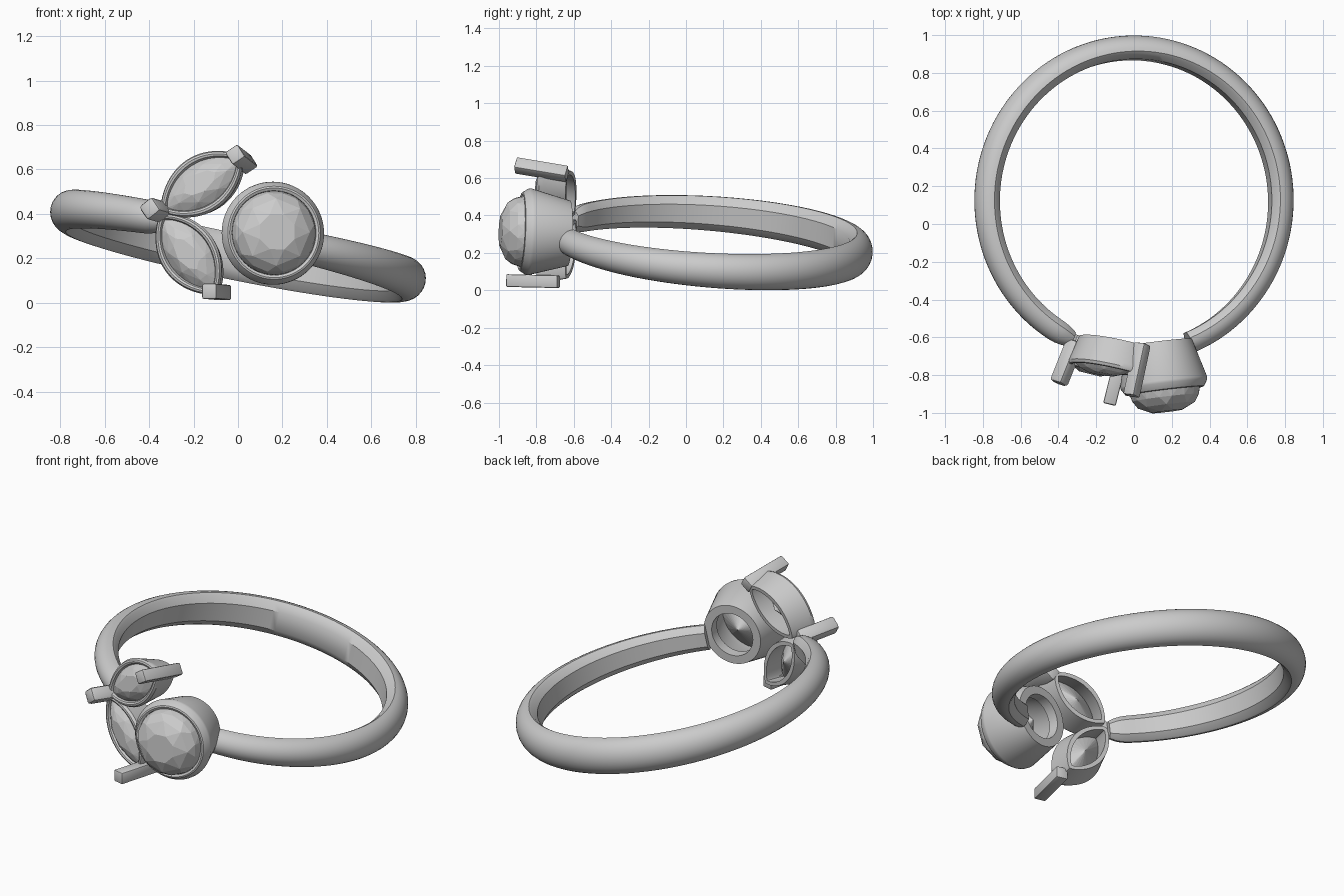
import bpy, bmesh
from math import sin, cos, pi, radians, copysign
from mathutils import Vector, Matrix

if "Cube" in bpy.data.objects:
    bpy.data.objects.remove(bpy.data.objects["Cube"])


def make(name, bm, smooth=None, mat=None):
    if mat:
        bm.transform(mat)
    bmesh.ops.recalc_face_normals(bm, faces=bm.faces)
    me = bpy.data.meshes.new(name)
    bm.to_mesh(me)
    bm.free()
    ob = bpy.data.objects.new(name, me)
    bpy.context.collection.objects.link(ob)
    if smooth:
        bpy.ops.object.select_all(action='DESELECT')
        ob.select_set(True)
        bpy.context.view_layer.objects.active = ob
        bpy.ops.object.shade_smooth_by_angle(angle=radians(smooth))
    return ob


def loft(rings, closed):
    """Skin a list of closed point rings; wrap round or cap the ends."""
    bm = bmesh.new()
    vs = [[bm.verts.new(p) for p in r] for r in rings]
    n = len(vs[0])
    for i in range(len(vs) if closed else len(vs) - 1):
        a, b = vs[i], vs[(i + 1) % len(vs)]
        for j in range(n):
            k = (j + 1) % n
            bm.faces.new((a[j], a[k], b[k], b[j]))
    if not closed:
        bm.faces.new(vs[0])
        bm.faces.new(vs[-1])
    return bm


def frame(origin, normal, along):
    """Local z = outward normal, local x = long direction."""
    n = Vector(normal).normalized()
    u = Vector(along)
    u = (u - n * u.dot(n)).normalized()
    m = Matrix((u, n.cross(u), n)).transposed().to_4x4()
    m.translation = origin
    return m


def outline(L, W, power, t, count, turn=0.0):
    """Circle (power 1) or pointed leaf outline (power > 1) at height t."""
    pts = []
    for i in range(count):
        a = 2 * pi * (i + turn) / count
        s = sin(a)
        pts.append((L * cos(a), W * copysign(abs(s) ** power, s), t))
    return pts


def bezel(name, L, W, power, profile, mat):
    rings = [outline(L - o, W - o, power, t, 64) for o, t in profile]
    make(name, loft(rings, True), 35, mat)


def gem(name, layers, power, mat):
    """Faceted stone: convex hull of rings (L, W, height, count, turn)."""
    bm = bmesh.new()
    for L, W, t, count, turn in layers:
        for p in outline(L, W, power, t, count, turn):
            bm.verts.new(p)
    bmesh.ops.remove_doubles(bm, verts=bm.verts, dist=1e-4)
    bmesh.ops.convex_hull(bm, input=bm.verts)
    make(name, bm, None, mat)


def prong(name, back, front, side, size, bev):
    back, front = Vector(back), Vector(front)
    d = front - back
    bm = bmesh.new()
    bmesh.ops.create_cube(bm, size=1)
    bmesh.ops.scale(bm, verts=bm.verts, vec=(size, size, d.length))
    bmesh.ops.bevel(bm, geom=bm.edges[:], offset=bev, segments=2,
                    profile=0.5, affect='EDGES')
    make(name, bm, 40, frame((back + front) / 2, d, side))


# tilted open band, narrow at the front and wide at the back
section = [(0.2, -0.9), (0, -0.55), (0, 0.55), (0.2, 0.9)]
section += [(0.3 + 0.7 * cos(a), sin(a))
            for a in [pi / 2 - pi * i / 14 for i in range(15)]]
up = Vector((0.2, 0.07, 1)).normalized()
rings = []
steps = 120
a0, a1 = radians(22), radians(335)
for i in range(steps + 1):
    a = a0 + (a1 - a0) * i / steps
    half = 0.065 + 0.04 * sin(a / 2)
    depth = 0.112 + 0.016 * sin(a / 2)
    # swell-free rounding of the free left end
    end = max(0, (i - steps + 3) / 3)
    k = (1 - 0.55 * end * end) ** 0.5
    ring = []
    for r, h in section:
        r = 0.5 + (r - 0.5) * k
        x = (0.72 + depth * r) * sin(a)
        y = 0.12 - (0.75 + depth * r) * cos(a)
        p = Vector((x, y, 0.268 - 0.2 * x - 0.07 * y))
        ring.append(p + up * (h * half * k))
    rings.append(ring)
make("band", loft(rings, False), 35)

# large round cup and its stone
m = frame((0.163, -0.885, 0.315), (0.12, -0.99, 0.04), (1, 0, 0))
R = 0.232
cup = [(0.057, -0.26), (0.0, -0.05), (0.002, -0.035), (0.022, -0.003),
       (0.03, 0.0), (0.042, -0.006), (0.046, -0.06), (0.085, -0.19),
       (0.105, -0.2), (0.105, -0.26)]
bezel("round_cup", R, R, 1, cup, m)
gem("round_stone", [(0.085, 0.085, 0.108, 8, 0.5), (0.152, 0.152, 0.075, 8, 0),
                    (0.18, 0.18, 0.035, 16, 0.5), (0.189, 0.189, -0.005, 32, 0),
                    (0.189, 0.189, -0.02, 32, 0), (0.0, 0.0, -0.2, 1, 0)], 1, m)

# two leaf-shaped settings with stones
leaf = [(0.03, -0.15), (0.004, -0.03), (0.0, -0.01), (0.008, 0.005),
        (0.018, 0.008), (0.028, 0.004), (0.035, -0.01), (0.04, -0.04),
        (0.055, -0.15)]
leaves = [("upper", (-0.165, -0.76, 0.535), (-0.22, -0.96, 0.14), (0.37, -0.05, 0.25)),
          ("lower", (-0.225, -0.76, 0.22), (-0.24, -0.97, 0.0), (0.26, -0.06, -0.37))]
for tag, origin, normal, along in leaves:
    m = frame(origin, normal, along)
    bezel(tag + "_leaf_setting", 0.222, 0.132, 1.6, leaf, m)
    gem(tag + "_leaf_stone", [(0.19, 0.1, -0.012, 24, 0), (0.19, 0.1, -0.022, 24, 0),
                              (0.14, 0.075, 0.018, 8, 0.5), (0.085, 0.045, 0.035, 8, 0),
                              (0.0, 0.0, -0.12, 1, 0)], 1.4, m)

# prongs at the leaf tips
prong("upper_prong", (0.045, -0.635, 0.622), (-0.014, -0.91, 0.668), leaves[0][3], 0.068, 0.008)
prong("lower_prong", (-0.062, -0.68, 0.046), (-0.13, -0.955, 0.052), (1, 0, 0), 0.068, 0.008)
prong("middle_prong", (-0.31, -0.62, 0.40), (-0.4, -0.845, 0.425), (0.37, 0, 0.25), 0.08, 0.018)
